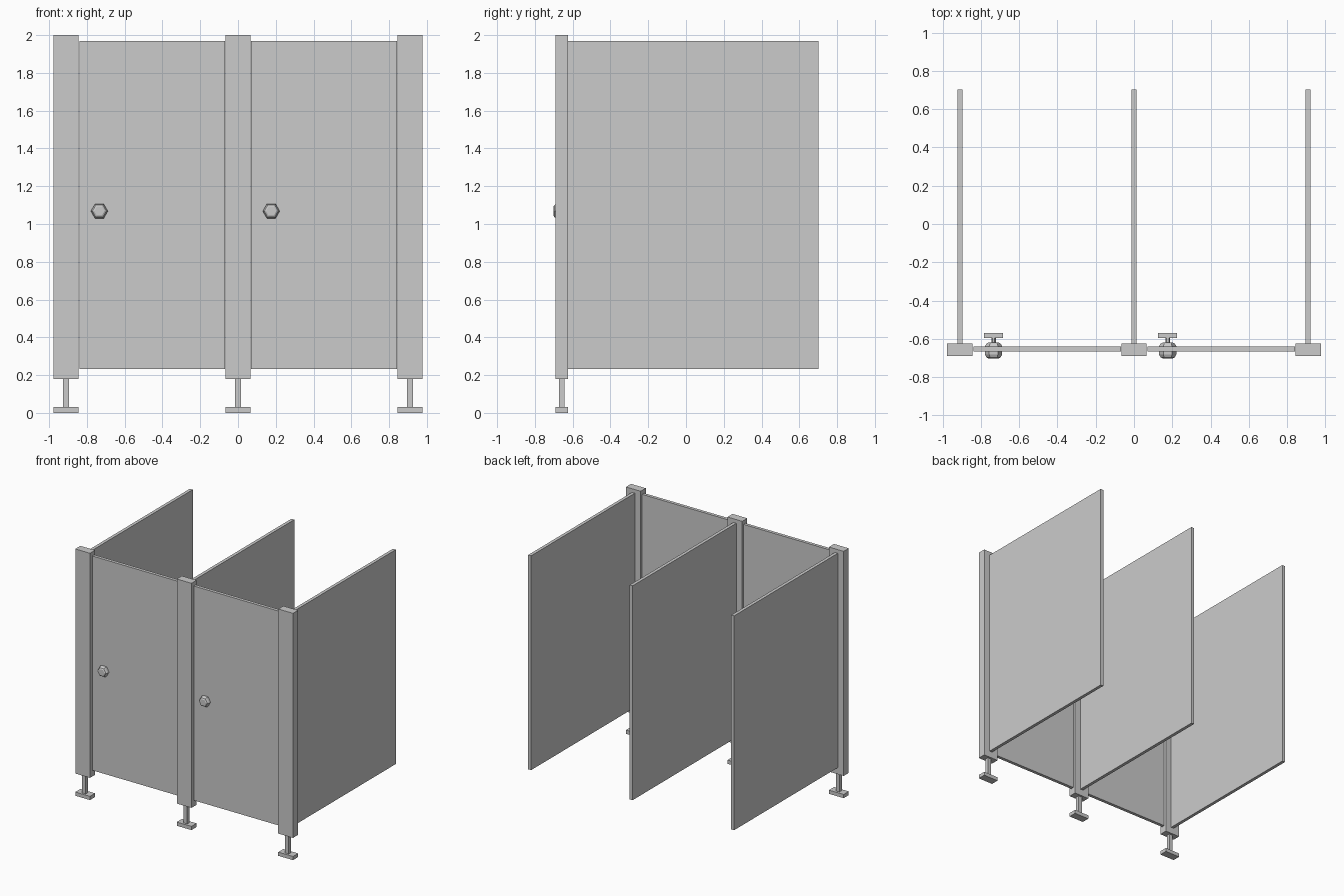
import bpy, bmesh, math
from mathutils import Matrix

if "Cube" in bpy.data.objects:
    bpy.data.objects.remove(bpy.data.objects["Cube"])


def box(name, x, y, z):
    """Box from (min, max) ranges on each axis."""
    bm = bmesh.new()
    bmesh.ops.create_cube(bm, size=1)
    for v in bm.verts:
        for i, (lo, hi) in enumerate((x, y, z)):
            v.co[i] = lo + (v.co[i] + 0.5) * (hi - lo)
    return finish(name, bm)


def finish(name, bm):
    bmesh.ops.recalc_face_normals(bm, faces=bm.faces)
    me = bpy.data.meshes.new(name)
    bm.to_mesh(me)
    bm.free()
    ob = bpy.data.objects.new(name, me)
    bpy.context.collection.objects.link(ob)
    return ob


def lathe(name, cx, cz, profile, sides=6):
    """Low-poly turned part along y; profile is (radius, y)."""
    bm = bmesh.new()
    rings = [[bm.verts.new((cx + r * math.cos(2 * math.pi * i / sides), y,
                            cz + r * math.sin(2 * math.pi * i / sides)))
              for i in range(sides)] for r, y in profile]
    for a, b in zip(rings, rings[1:]):
        for i in range(sides):
            j = (i + 1) % sides
            bm.faces.new((a[i], a[j], b[j], b[i]))
    bm.faces.new(rings[0])
    bm.faces.new(rings[-1])
    return finish(name, bm)


def around(c, half):
    return (c - half, c + half)


SPACING = 0.91
PANEL_Z = (0.233, 1.97)
POST_Y = (-0.69, -0.625)

# Posts with feet, and the side partitions behind them
for n, x in zip(("left", "middle", "right"), (-SPACING, 0, SPACING)):
    box(f"{n}_post", around(x, 0.066), POST_Y, (0.18, 2.0))
    box(f"{n}_leg", around(x, 0.016), around(-0.658, 0.015), (0.028, 0.182))
    box(f"{n}_foot", around(x, 0.066), POST_Y, (0, 0.03))
    box(f"{n}_partition", around(x, 0.013), (-0.627, 0.702), PANEL_Z)

# Doors with knob outside and turn latch inside
for n, x in (("left", -SPACING), ("right", 0)):
    box(f"{n}_door", (x + 0.07, x + SPACING - 0.069), around(-0.653, 0.013), PANEL_Z)
    kx, kz = x + 0.176, 1.068
    lathe(f"{n}_knob", kx, kz, [(0.027, -0.702), (0.037, -0.697), (0.045, -0.682),
                                (0.045, -0.638), (0.037, -0.625), (0.027, -0.62)])
    lathe(f"{n}_latch_stem", kx, kz, [(0.012, -0.622), (0.012, -0.592)])
    box(f"{n}_latch_bar", around(kx, 0.05), (-0.596, -0.57), around(kz, 0.015))
